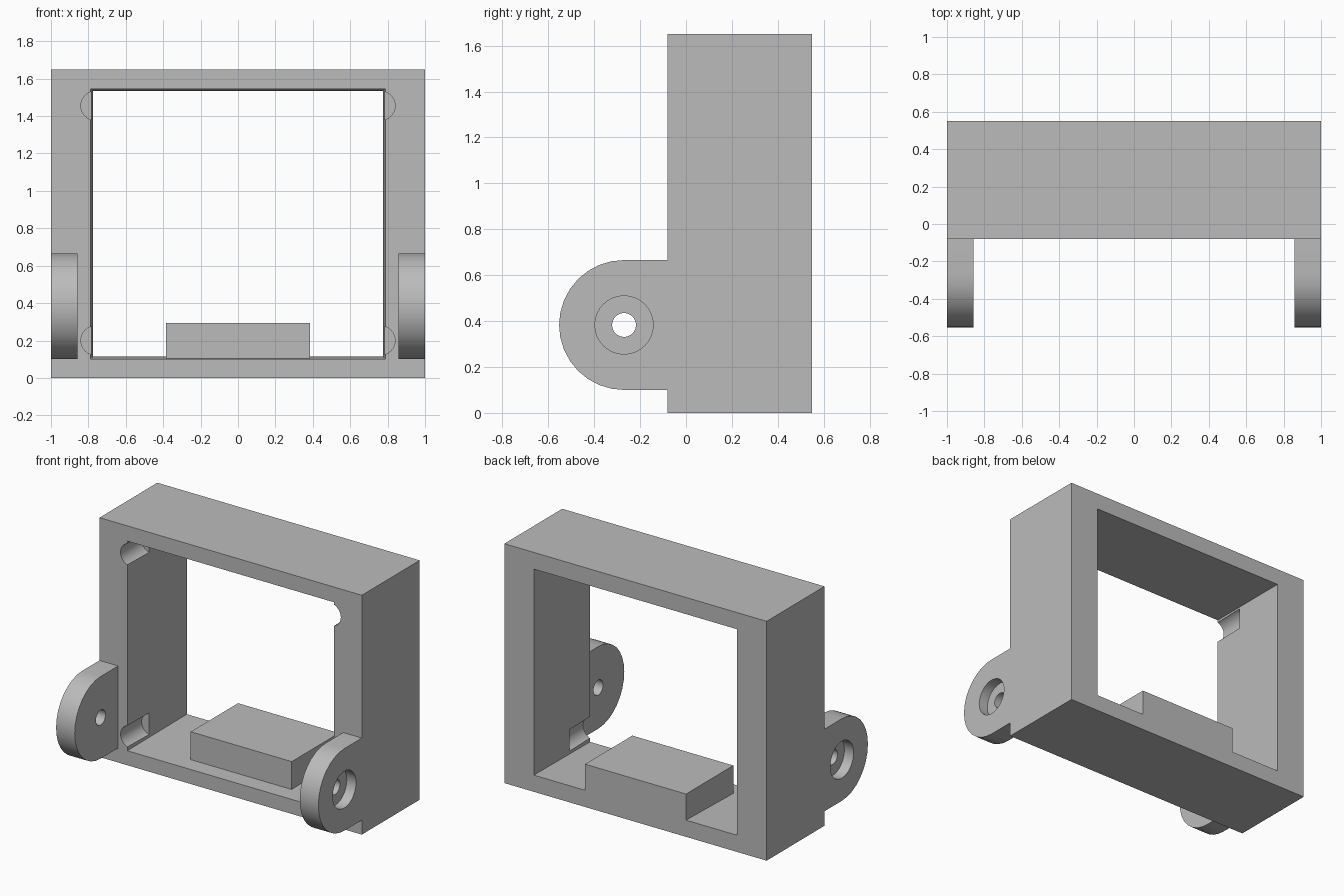
import bpy, bmesh, math
from mathutils import Matrix

cube = bpy.data.objects.get("Cube")
if cube:
    bpy.data.objects.remove(cube)

grey = bpy.data.materials.new("plain grey")
grey.use_nodes = True
grey.diffuse_color = (0.5, 0.5, 0.5, 1)
grey.node_tree.nodes["Principled BSDF"].inputs["Base Color"].default_value = (0.5, 0.5, 0.5, 1)

FRONT, BACK = -0.08, 0.55
HEIGHT = 1.65


def finish(bm, name):
    bmesh.ops.recalc_face_normals(bm, faces=bm.faces)
    mesh = bpy.data.meshes.new(name)
    bm.to_mesh(mesh)
    bm.free()
    obj = bpy.data.objects.new(name, mesh)
    bpy.context.collection.objects.link(obj)
    mesh.materials.append(grey)
    return obj


def loft(name, start, end):
    """Closed solid between two matching outlines."""
    bm = bmesh.new()
    a = [bm.verts.new(p) for p in start]
    b = [bm.verts.new(p) for p in end]
    bm.faces.new(a)
    bm.faces.new(b)
    for i in range(len(a)):
        j = (i + 1) % len(a)
        bm.faces.new((a[i], a[j], b[j], b[i]))
    return finish(bm, name)


def rect(half, low, high, y):
    return [(-half, y, low), (half, y, low), (half, y, high), (-half, y, high)]


def cylinder(radius, depth, centre, axis, sides=32):
    bm = bmesh.new()
    turn = Matrix.Rotation(math.pi / 2, 4, axis)
    bmesh.ops.create_cone(bm, cap_ends=True, segments=sides, radius1=radius,
                          radius2=radius, depth=depth,
                          matrix=Matrix.Translation(centre) @ turn)
    return finish(bm, "cutter")


def cut(obj, cutter):
    cutter.hide_render = True
    mod = obj.modifiers.new("cut", 'BOOLEAN')
    mod.operation, mod.solver, mod.object = 'DIFFERENCE', 'EXACT', cutter
    select(obj)
    bpy.ops.object.modifier_apply(modifier=mod.name)
    bpy.data.objects.remove(cutter)


def select(obj):
    bpy.ops.object.select_all(action='DESELECT')
    obj.select_set(True)
    bpy.context.view_layer.objects.active = obj


def smooth(obj):
    select(obj)
    bpy.ops.object.shade_smooth_by_angle(angle=math.radians(30))


# Frame with a slightly tapered opening: four walls around a ring
bm = bmesh.new()
loops = [rect(1, 0, HEIGHT, FRONT), rect(1, 0, HEIGHT, BACK),
         rect(0.775, 0.115, 1.535, BACK), rect(0.788, 0.1, 1.545, FRONT)]
rings = [[bm.verts.new(p) for p in loop] for loop in loops]
for k in range(4):
    a, b = rings[k], rings[(k + 1) % 4]
    for i in range(4):
        j = (i + 1) % 4
        bm.faces.new((a[i], a[j], b[j], b[i]))
frame = finish(bm, "frame")

# Round pockets in the front corners of the opening
for side in (-1, 1):
    for z in (0.2, 1.455):
        cut(frame, cylinder(0.078, 0.5, (side * 0.762, -0.1, z), 'X'))
smooth(frame)

# Ledge block on the floor, flush with the back
loft("ledge_block", rect(0.385, 0.1, 0.295, 0.035), rect(0.385, 0.1, 0.295, BACK))

# Rounded hinge ears with a counterbored hole
PIVOT_Y, PIVOT_Z, RADIUS, STEPS = -0.27, 0.383, 0.283, 16
outline = [(FRONT, PIVOT_Z + RADIUS)]
for i in range(STEPS + 1):
    t = math.pi * (0.5 + i / STEPS)
    outline.append((PIVOT_Y + RADIUS * math.cos(t), PIVOT_Z + RADIUS * math.sin(t)))
outline.append((FRONT, PIVOT_Z - RADIUS))
for side, name in ((1, "left_ear"), (-1, "right_ear")):
    ear = loft(name, [(side, y, z) for y, z in outline],
               [(side * 0.858, y, z) for y, z in outline])
    cut(ear, cylinder(0.127, 0.14, (side, PIVOT_Y, PIVOT_Z), 'Y'))
    cut(ear, cylinder(0.052, 0.6, (side, PIVOT_Y, PIVOT_Z), 'Y'))
    smooth(ear)
